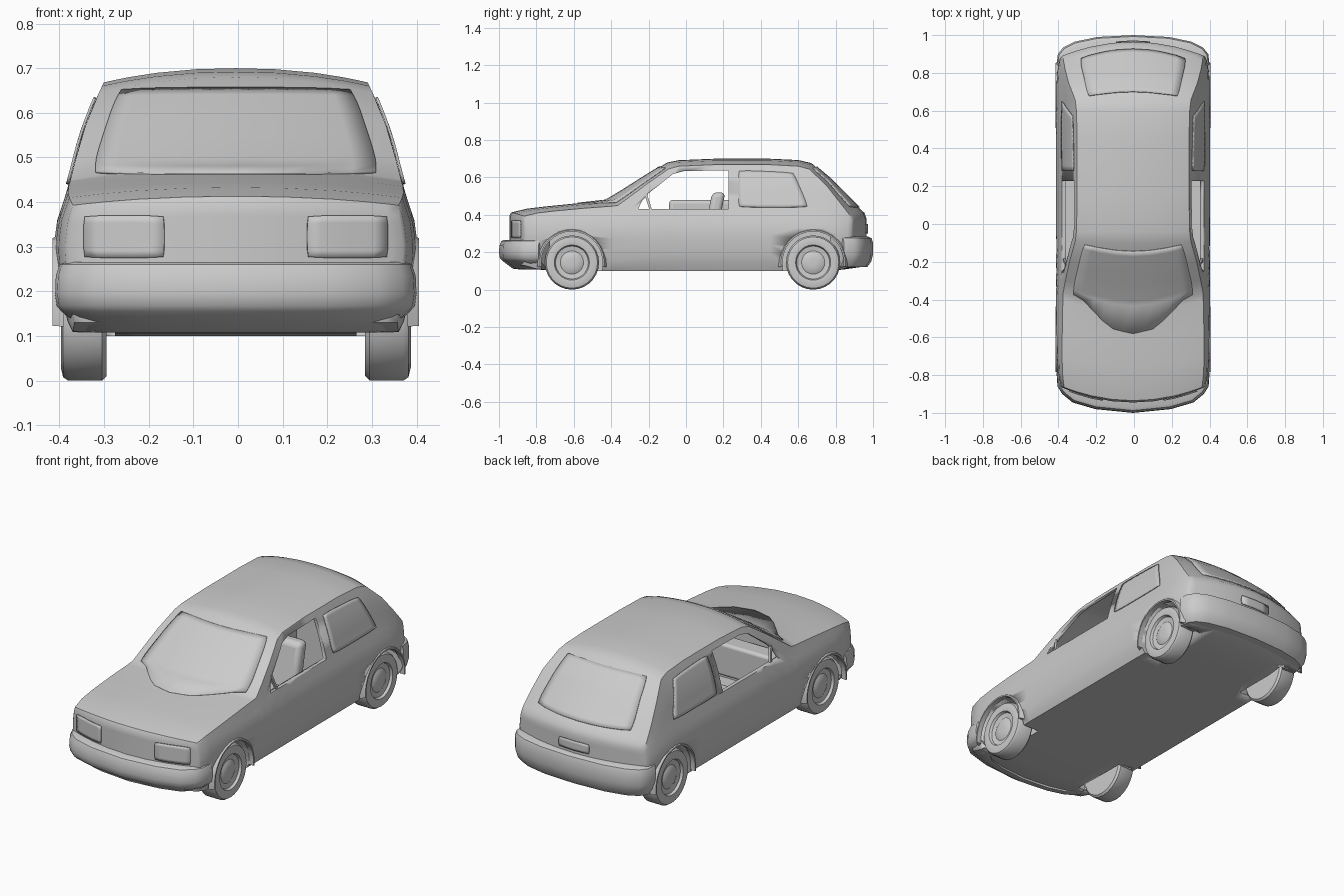
import bpy, bmesh, math
from mathutils import Vector
from mathutils.bvhtree import BVHTree

if "Cube" in bpy.data.objects:
    bpy.data.objects.remove(bpy.data.objects["Cube"])

CX = -0.005  # centre line of the car
grey = bpy.data.materials.new("body_grey")
grey.diffuse_color = (0.6, 0.6, 0.6, 1)
grey.use_nodes = True
grey.node_tree.nodes["Principled BSDF"].inputs["Base Color"].default_value = grey.diffuse_color


def finish(name, bm, angle=35):
    bmesh.ops.remove_doubles(bm, verts=bm.verts, dist=1e-5)
    bmesh.ops.recalc_face_normals(bm, faces=bm.faces)
    me = bpy.data.meshes.new(name)
    bm.to_mesh(me)
    bm.free()
    ob = bpy.data.objects.new(name, me)
    ob.location.x = CX
    bpy.context.collection.objects.link(ob)
    me.materials.append(grey)
    bpy.ops.object.select_all(action='DESELECT')
    bpy.context.view_layer.objects.active = ob
    ob.select_set(True)
    bpy.ops.object.shade_smooth_by_angle(angle=math.radians(angle))
    return ob


def sweep(name, rings, angle=35):
    """Closed rings joined one after another, capped at both ends."""
    bm = bmesh.new()
    vs = [[bm.verts.new(p) for p in r] for r in rings]
    n = len(rings[0])
    for a, b in zip(vs, vs[1:]):
        for i in range(n):
            bm.faces.new((a[i], a[(i + 1) % n], b[(i + 1) % n], b[i]))
    bm.faces.new(vs[0])
    bm.faces.new(vs[-1])
    return finish(name, bm, angle)


def box(name, lo, hi, lean=0.0, bevel=0.015):
    """Rounded box whose top is shifted back by lean."""
    rings = [[(x, y + d, z) for x, y in ((lo[0], lo[1]), (hi[0], lo[1]), (hi[0], hi[1]), (lo[0], hi[1]))]
             for z, d in ((lo[2], 0), (hi[2], lean))]
    ob = sweep(name, rings)
    m = ob.modifiers.new("bevel", 'BEVEL')
    m.width, m.segments = bevel, 3
    return ob


def lerp(table, t):
    for a, b in zip(table, table[1:]):
        if t <= b[0]:
            f = max(0, (t - a[0]) / (b[0] - a[0]))
            return [p + (q - p) * f for p, q in zip(a, b)]
    return list(table[-1])


# Half width by height, and stations: y, bottom, edge, crown, bend in plan, width
SIDE = [(.10, .368), (.13, .385), (.2, .40), (.30, .408), (.36, .40), (.40, .386),
        (.44, .373), (.55, .345), (.62, .318), (.67, .295)]
STATIONS = [(-.945, .16, .37, .395, .09, .92), (-.935, .13, .393, .413, .085, .94),
            (-.85, .11, .41, .433, .065, .975), (-.75, .105, .42, .445, .05, .99),
            (-.6, .10, .435, .46, .06, 1), (-.46, .10, .446, .472, .07, 1),
            (-.425, .10, .45, .479, .07, 1), (-.34, .10, .497, .53, .05, 1),
            (-.22, .10, .572, .606, .03, 1), (-.10, .10, .645, .680, .01, 1),
            (-.04, .10, .66, .692, 0, 1), (.15, .10, .668, .70, 0, 1),
            (.45, .10, .668, .70, 0, 1), (.6, .10, .66, .693, 0, 1),
            (.67, .10, .645, .677, -.02, 1), (.77, .10, .56, .593, -.03, 1),
            (.86, .11, .47, .503, -.05, .985), (.93, .12, .405, .432, -.07, .96),
            (.955, .13, .385, .41, -.08, .94), (.965, .15, .36, .38, -.085, .92)]
LEVELS = 12
US = [-1, -.93, -.8, -.6, -.3, 0, .3, .6, .8, .93, 1]


def shell(name, stations):
    bm = bmesh.new()

    def P(s, i, u):
        y, zb, ze, zt, bend, w = s
        k = i / LEVELS
        z = zb + (ze - zb) * k
        x = lerp(SIDE, z)[1] * w * u
        return bm.verts.new((x, y + bend * (x / .4) ** 2, z + (zt - ze) * (1 - abs(u) ** 2.2) * k ** 4))

    def quad(*c):
        bm.faces.new([P(*q) for q in c])
    for a, b in zip(stations, stations[1:]):
        for u in (-1, 1):
            for i in range(LEVELS):
                quad((a, i, u), (a, i + 1, u), (b, i + 1, u), (b, i, u))
        for i in (0, LEVELS):
            for u, v in zip(US, US[1:]):
                quad((a, i, u), (a, i, v), (b, i, v), (b, i, u))
    for s in (stations[0], stations[-1]):
        for i in range(LEVELS):
            for u, v in zip(US, US[1:]):
                quad((s, i, u), (s, i, v), (s, i + 1, v), (s, i + 1, u))
    return finish(name, bm)


def circle(x, r, y, z, n=28):
    return [(x, y + r * math.cos(2 * math.pi * k / n), z + r * math.sin(2 * math.pi * k / n)) for k in range(n)]


body = shell("car_body", STATIONS)
bm = bmesh.new()
bm.from_mesh(body.data)
surface = BVHTree.FromBMesh(bm)
bm.free()

# Cutters: cabin space, open front side windows, wheel wells
cuts = []
ys = [-.36, -.3, -.22, -.1, -.04, .15, .46]
cuts.append(shell("cabin_cutter", [(y, .18, e - .02, t - .02, b, .945)
                                   for y, _, e, t, b, _ in (lerp(STATIONS, y) for y in ys)]))
opening = [(-.255, .432), (.228, .432), (.228, .638), (-.01, .634), (-.07, .618), (-.20, .515), (-.235, .475)]
cuts.append(sweep("window_cutter", [[(x, y, z) for y, z in opening] for x in (-.6, .6)]))
for y in (-.61, .68):
    for s in (-1, 1):
        cuts.append(sweep("well_cutter", [circle(s * x, .167, y, .147) for x in (.27, .6)]))
for c in cuts:
    c.hide_render = True
    c.hide_set(True)
    m = body.modifiers.new("cut", 'BOOLEAN')
    m.operation, m.solver, m.object = 'DIFFERENCE', 'EXACT', c


def panel(name, corners, view, n=12, lift=.004):
    """Thin plate laid on the body: four corners cast along the view direction."""
    a, b, c, d = (Vector(p) for p in corners)
    view = Vector(view)
    bm = bmesh.new()
    grid = []
    for i in range(n + 1):
        row = []
        for j in range(n + 1):
            # slightly rounded corners
            u, v = 2 * i / n - 1, 2 * j / n - 1
            u, v = u * (1 - .03 * v ** 4), v * (1 - .05 * u ** 4)
            u, v = (u + 1) / 2, (v + 1) / 2
            p = a.lerp(b, u).lerp(d.lerp(c, u), v)
            hit, nor, _, _ = surface.ray_cast(p - view * 3, view)
            row.append(bm.verts.new((hit if hit else p) - view * lift))
        grid.append(row)
    for i in range(n):
        for j in range(n):
            bm.faces.new((grid[i][j], grid[i + 1][j], grid[i + 1][j + 1], grid[i][j + 1]))
    ob = finish(name, bm)
    m = ob.modifiers.new("thickness", 'SOLIDIFY')
    m.thickness, m.offset = .006, 0
    return ob


# Glass, lamps and plate
panel("windscreen", [(-.325, 0, .462), (.325, 0, .462), (.262, 0, .655), (-.262, 0, .655)], (0, 1, 0))
panel("rear_window", [(-.285, 0, .44), (.285, 0, .44), (.24, 0, .655), (-.24, 0, .655)], (0, -1, 0))
panel("number_plate", [(-.09, 0, .30), (.09, 0, .30), (.09, 0, .35), (-.09, 0, .35)], (0, -1, 0), 4)
for s, side in ((-1, "left"), (1, "right")):
    panel(side + "_rear_side_window", [(0, .28, .44), (0, .655, .44), (0, .575, .625), (0, .28, .638)], (-s, 0, 0))
    panel(side + "_headlight", [(s * .16, 0, .275), (s * .34, 0, .275), (s * .34, 0, .37), (s * .16, 0, .37)],
          (0, 1, 0), 6)
    # quarter window post
    sweep(side + "_window_post", [[(s * (x + dx), y + dy, z) for dx, dy in ((0, 0), (.012, 0), (.012, .014), (0, .014))]
                                  for x, y, z in ((.36, -.195, .425), (.345, -.222, .51))])
    # seats
    a, b = sorted((s * .07, s * .28))
    box(side + "_seat_cushion", (a, -.10, .18), (b, .17, .29))
    box(side + "_seat_back", (a, .09, .27), (b, .16, .52), .05, .025)
box("centre_console", (-.06, -.09, .175), (.06, .44, .48), 0, .02)
box("dashboard", (-.34, -.34, .25), (.34, -.24, .425))

# Bumpers: profile given as scale towards the middle and height
FRONT = [(.405, -.79), (.40, -.86), (.375, -.90), (.32, -.945), (.2, -.98), (0, -1)]
REAR = [(.405, .845), (.398, .90), (.37, .935), (.31, .965), (.19, .99), (0, 1)]


def bumper(name, path, mid, prof):
    full = path + [(-x, y) for x, y in path[-2::-1]]
    return sweep(name, [[(x * k, mid + (y - mid) * k, z) for k, z in prof] for x, y in full])


bumper("front_bumper", FRONT, -.5, [(.78, .108), (.85, .112), (.965, .155), (.99, .168), (1, .195), (.995, .235),
                                    (.975, .26), (.95, .266), (.78, .266)])
bumper("rear_bumper", REAR, .5, [(.78, .118), (.94, .122), (.98, .15), (1, .19), (1, .25),
                                 (.985, .275), (.95, .283), (.78, .283)])

# Wheels and arch lips
TYRE = [(.29, .085), (.29, .135), (.30, .145), (.375, .145), (.387, .137), (.392, .115), (.389, .094),
        (.376, .088), (.372, .062), (.381, .045), (.383, .02)]
for y, end in ((-.61, "front"), (.68, "rear")):
    for s, side in ((-1, "left"), (1, "right")):
        sweep(f"{end}_{side}_wheel", [circle(s * x, r, y, .145) for x, r in TYRE])
        rings = []
        for k in range(17):
            t = math.radians(-8 + 196 * k / 16)
            rings.append([(s * x, y + r * math.cos(t), .147 + r * math.sin(t))
                          for x, r in ((.385, .164), (.411, .164), (.411, .172), (.385, .186))])
        sweep(f"{end}_{side}_arch_lip", rings)
